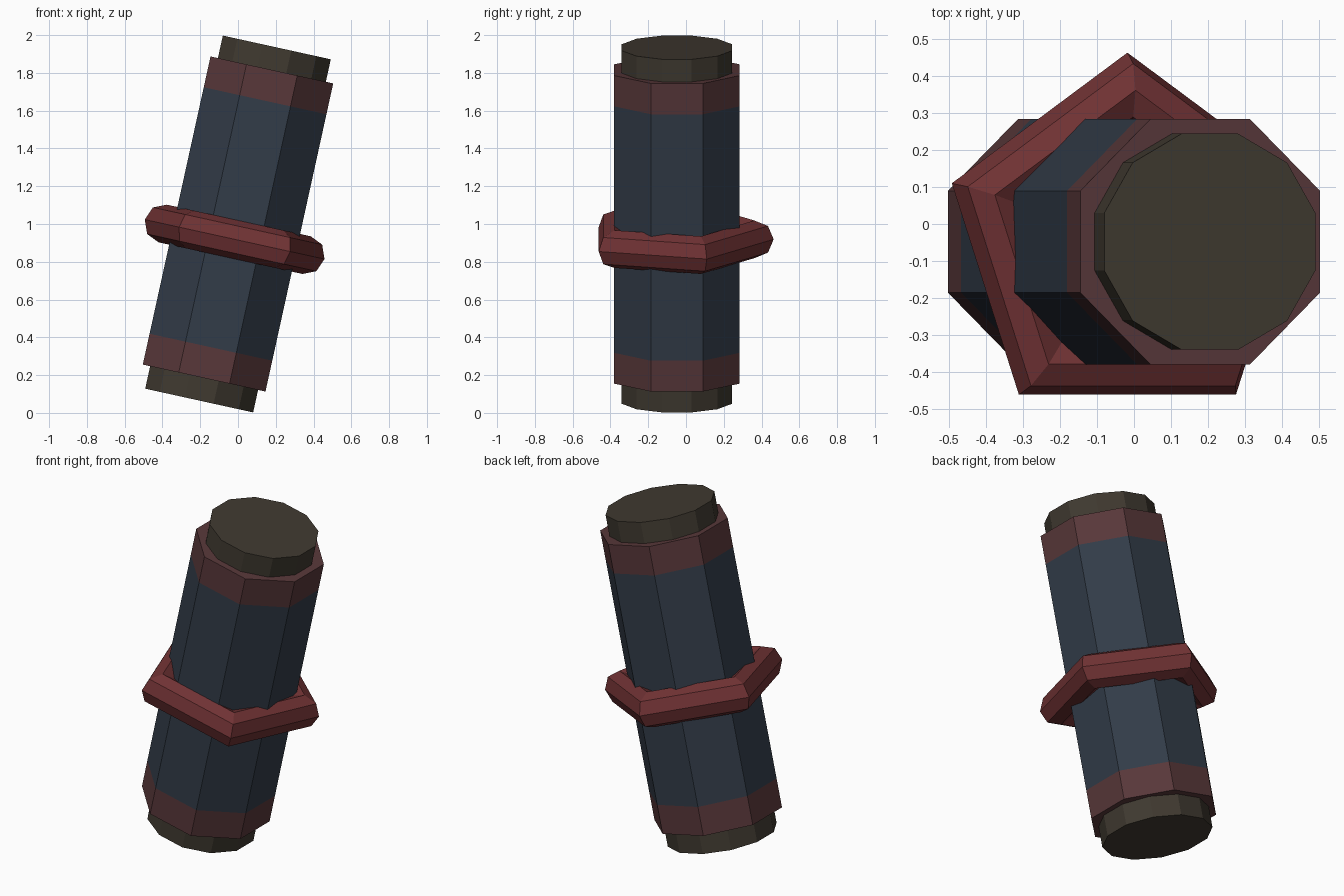
import bpy, bmesh
from math import sin, cos, pi, radians
from mathutils import Matrix

if "Cube" in bpy.data.objects:
    bpy.data.objects.remove(bpy.data.objects["Cube"])

# whole model leans toward +x
LEAN = Matrix.Translation((0, -0.048, 1.0)) @ Matrix.Rotation(radians(12.4), 4, 'Y')


def material(name, rgb):
    m = bpy.data.materials.new(name)
    m.diffuse_color = (*rgb, 1)
    m.use_nodes = True
    m.node_tree.nodes["Principled BSDF"].inputs["Base Color"].default_value = m.diffuse_color
    return m


slate = material("slate_blue", (0.032, 0.045, 0.065))
maroon = material("dull_maroon", (0.098, 0.039, 0.042))
red = material("deep_red", (0.162, 0.032, 0.034))
umber = material("dark_umber", (0.051, 0.042, 0.030))


def finish(name, bm, mats, rule=None):
    bmesh.ops.recalc_face_normals(bm, faces=bm.faces)
    if rule:
        for f in bm.faces:
            f.material_index = rule(f)
    bm.transform(LEAN)
    me = bpy.data.meshes.new(name)
    bm.to_mesh(me)
    bm.free()
    for m in mats:
        me.materials.append(m)
    ob = bpy.data.objects.new(name, me)
    bpy.context.collection.objects.link(ob)
    return ob


def prism(sides, apothem, heights):
    """Upright prism with flats facing +-x and +-y, cut at each height."""
    bm = bmesh.new()
    r = apothem / cos(pi / sides)
    rings = [[bm.verts.new((r * cos((i + .5) * 2 * pi / sides),
                            r * sin((i + .5) * 2 * pi / sides), h))
              for i in range(sides)] for h in heights]
    for a, b in zip(rings, rings[1:]):
        for i in range(sides):
            j = (i + 1) % sides
            bm.faces.new((a[i], a[j], b[j], b[i]))
    bm.faces.new(rings[0])
    bm.faces.new(rings[-1])
    return bm


# inner core, showing as a plug at each end
finish("core", prism(12, 0.2925, (-0.957, 0.957)), [umber])

# octagonal body with a coloured band at each end
finish("body", prism(8, 0.3325, (-0.835, -0.668, 0.668, 0.835)), [slate, maroon],
       lambda f: int(abs(f.calc_center_median().z) > 0.66))

# five-sided collar with an octagonal section
bm = bmesh.new()
R, r, H = 0.410, 0.102, -0.083
loops = []
for i in range(5):
    t = pi / 2 + i * 2 * pi / 5
    loops.append([bm.verts.new(((R + r * cos(k * pi / 4)) * cos(t),
                                (R + r * cos(k * pi / 4)) * sin(t),
                                H + r * sin(k * pi / 4))) for k in range(8)])
for i in range(5):
    a, b = loops[i], loops[(i + 1) % 5]
    for k in range(8):
        n = (k + 1) % 8
        bm.faces.new((a[k], b[k], b[n], a[n]))
finish("collar", bm, [red])
